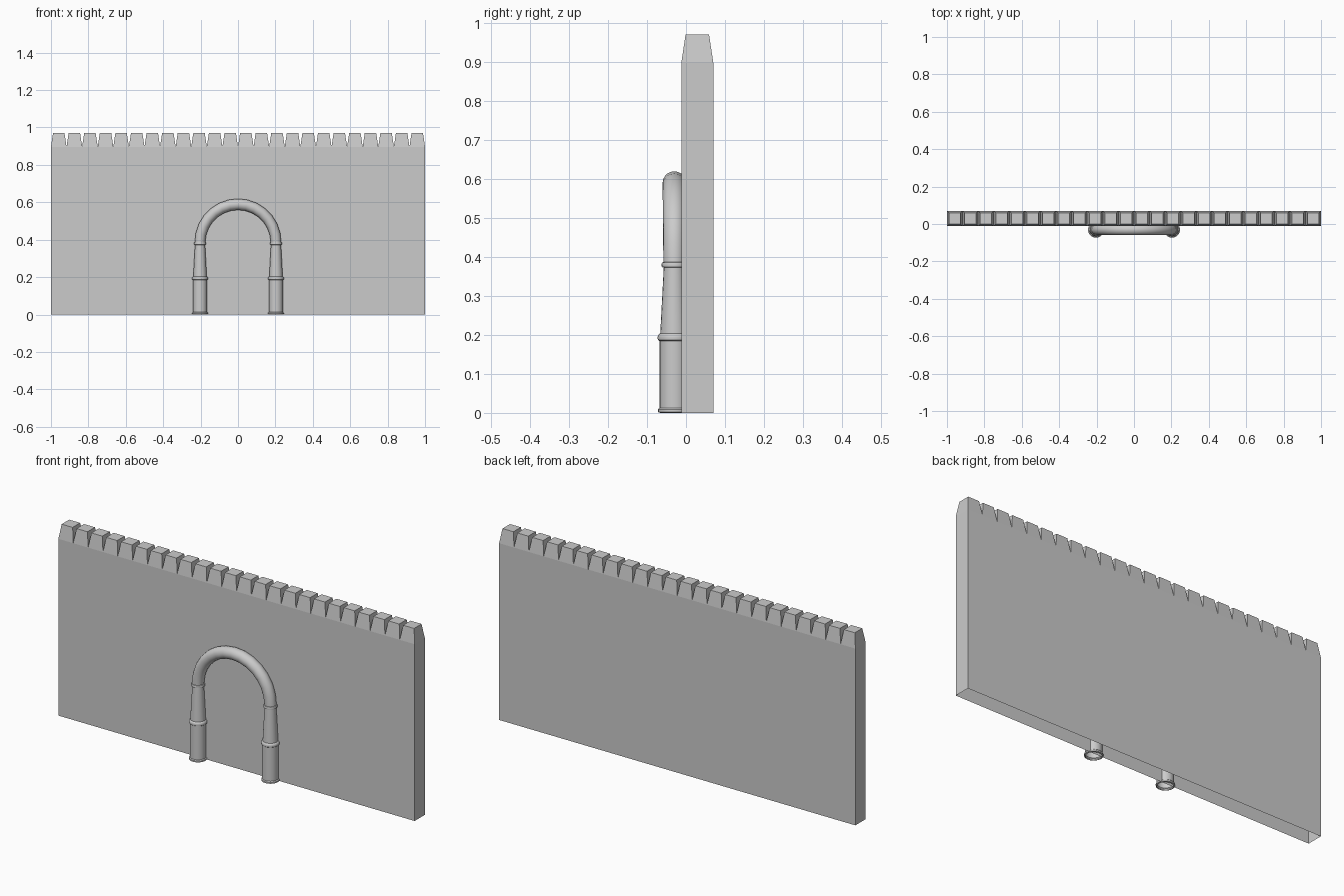
import bpy, bmesh
from math import sin, cos, pi

if "Cube" in bpy.data.objects:
    bpy.data.objects.remove(bpy.data.objects["Cube"])

COL_X, COL_Y = 0.203, -0.03


def finish(name, bm, smooth):
    bmesh.ops.remove_doubles(bm, verts=bm.verts, dist=1e-5)
    bmesh.ops.recalc_face_normals(bm, faces=bm.faces)
    me = bpy.data.meshes.new(name)
    bm.to_mesh(me)
    bm.free()
    ob = bpy.data.objects.new(name, me)
    bpy.context.collection.objects.link(ob)
    if smooth:
        bpy.ops.object.select_all(action='DESELECT')
        ob.select_set(True)
        bpy.context.view_layer.objects.active = ob
        bpy.ops.object.shade_smooth_by_angle(angle=0.6)
    return ob


def skin(bm, rings):
    """Bridge successive closed rings of points with quads."""
    vs = [[bm.verts.new(p) for p in r] for r in rings]
    n = len(vs[0])
    for a, b in zip(vs, vs[1:]):
        for i in range(n):
            j = (i + 1) % n
            bm.faces.new((a[i], a[j], b[j], b[i]))
    return vs


def rect(x0, x1, y0, y1, z):
    return [(x0, y0, z), (x1, y0, z), (x1, y1, z), (x0, y1, z)]


# wall: open-bottomed slab with a row of tapered merlons
Y0, Y1, ZB, ZT, N = -0.012, 0.07, 0.897, 0.97, 24
bm = bmesh.new()
skin(bm, [rect(-1, 1, Y0, Y1, 0), rect(-1, 1, Y0, Y1, ZB)])
w, t = 2 / N, 0.011
for i in range(N):
    x0 = -1 + i * w
    x1 = x0 + w
    vs = skin(bm, [rect(x0, x1, Y0, Y1, ZB),
                   rect(x0 + t, x1 - t, Y0 + t, Y1 - t, ZT)])
    bm.faces.new(vs[-1])
finish("crenellated_wall", bm, False)

# columns: turned profile (radius, height)
profile = [(0.036, 0.0), (0.042, 0.002), (0.042, 0.009), (0.038, 0.013),
           (0.038, 0.184), (0.042, 0.187), (0.043, 0.194), (0.041, 0.200),
           (0.036, 0.204), (0.027, 0.372), (0.032, 0.374), (0.033, 0.380),
           (0.031, 0.385), (0.026, 0.387)]
SIDES = 20
for name, sx in (("left_column", -1), ("right_column", 1)):
    bm = bmesh.new()
    skin(bm, [[(sx * COL_X + r * cos(2 * pi * k / SIDES),
                COL_Y + r * sin(2 * pi * k / SIDES), z)
               for k in range(SIDES)] for r, z in profile])
    finish(name, bm, True)

# arch: round tube swept along a half circle, slightly thinner at the feet
STEPS, SPRING = 14, 0.386
bm = bmesh.new()
rings = []
for s in range(STEPS + 1):
    a = pi * s / STEPS
    r = 0.028 + 0.002 * sin(a)
    ring = []
    for k in range(SIDES):
        b = 2 * pi * k / SIDES
        d = COL_X + r * cos(b)
        ring.append((d * cos(a), COL_Y + r * sin(b), SPRING + d * sin(a)))
    rings.append(ring)
skin(bm, rings)
finish("arch_tube", bm, True)
